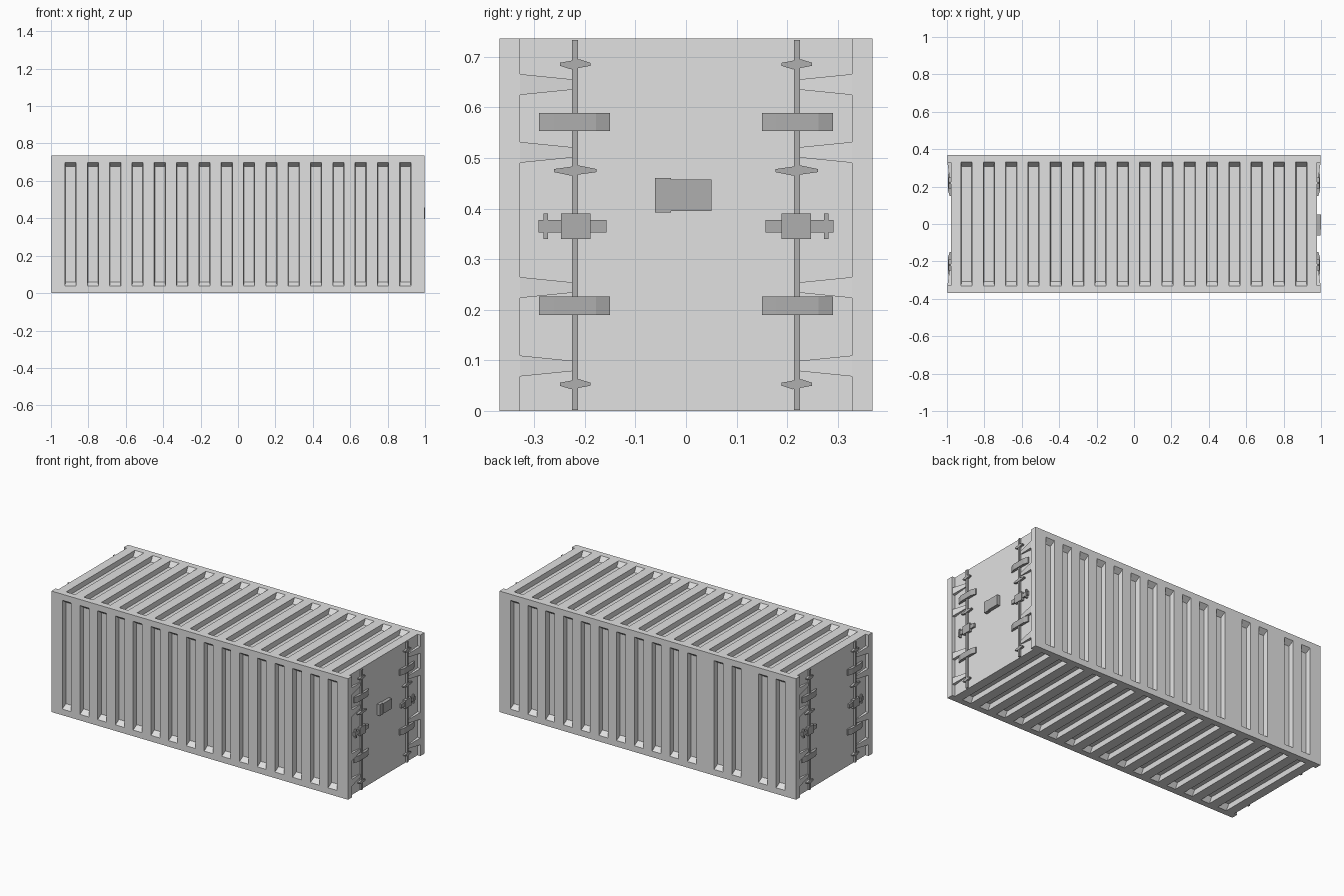
import bpy, bmesh
from mathutils import Vector

if "Cube" in bpy.data.objects:
    bpy.data.objects.remove(bpy.data.objects["Cube"])

HALF = 0.368           # half of width and height
END = 0.998            # end of the corner posts
DOOR = 0.979           # recessed door plane
DEPTH = 0.03           # corrugation depth


def material(name, value):
    mat = bpy.data.materials.new(name)
    mat.use_nodes = True
    colour = (value, value, value, 1)
    mat.diffuse_color = colour
    mat.node_tree.nodes["Principled BSDF"].inputs["Base Color"].default_value = colour
    return mat


LIGHT = material("light grey", 0.75)
DARK = material("dark grey", 0.43)


def finish(bm, name, mat):
    bmesh.ops.recalc_face_normals(bm, faces=bm.faces)
    mesh = bpy.data.meshes.new(name)
    bm.to_mesh(mesh)
    bm.free()
    mesh.materials.append(mat)
    obj = bpy.data.objects.new(name, mesh)
    bpy.context.collection.objects.link(obj)
    return obj


def loft(bm, first, second):
    """Closed solid between two matching outlines."""
    a = [bm.verts.new(p) for p in first]
    b = [bm.verts.new(p) for p in second]
    bm.faces.new(a)
    bm.faces.new(b)
    for i in range(len(a)):
        j = (i + 1) % len(a)
        bm.faces.new((a[i], a[j], b[j], b[i]))


def rect(u, v, hu, hv):
    return [(u - hu, v - hv), (u + hu, v - hv), (u + hu, v + hv), (u - hu, v + hv)]


def box(bm, x0, x1, y0, y1, z0, z1):
    outline = [(y0, z0), (y1, z0), (y1, z1), (y0, z1)]
    loft(bm, [(x0, y, z) for y, z in outline], [(x1, y, z) for y, z in outline])


def groove(bm, x, side):
    """Corrugation slot with sloping ends, cut inwards from one long side."""
    place = {
        "front": lambda u, v, d: (u, -HALF + d, HALF + v),
        "back": lambda u, v, d: (u, HALF - d, HALF + v),
        "top": lambda u, v, d: (u, v, 2 * HALF - d),
        "bottom": lambda u, v, d: (u, v, d),
    }[side]
    rings = []
    for d in (-0.01, DEPTH):
        outline = rect(x, 0, 0.03 - 0.1 * d, 0.331 - 0.75 * d)
        rings.append([place(u, v, d) for u, v in outline])
    loft(bm, *rings)


# Container shell, with corrugations and open end recesses cut out
bm = bmesh.new()
box(bm, -END, END, -HALF, HALF, 0, 2 * HALF)
shell = finish(bm, "container_shell", LIGHT)

bm = bmesh.new()
PITCH = 0.1193
regular = list(range(16))
back_slots = list(range(11)) + [11.5, 12.5, 14, 15]
for side in ("front", "top", "bottom"):
    for i in regular:
        groove(bm, -0.895 + PITCH * i, side)
for i in back_slots:
    groove(bm, 0.895 - PITCH * i, "back")
for s in (-1, 1):
    box(bm, s * DOOR, s * 1.1, -0.328, 0.328, -0.1, 1)
cutter = finish(bm, "cutter", LIGHT)
cutter.hide_render = True

mod = shell.modifiers.new("cut", "BOOLEAN")
mod.operation = "DIFFERENCE"
mod.solver = "EXACT"
mod.object = cutter
bpy.context.view_layer.update()
graph = bpy.context.evaluated_depsgraph_get()
cut_mesh = bpy.data.meshes.new_from_object(shell.evaluated_get(graph))
shell.modifiers.clear()
shell.data = cut_mesh
bpy.data.objects.remove(cutter)


def door_side(end, s):
    """Hinges, locking bar and fittings on one door leaf."""
    tag = ("left" if end > 0 else "right") + ("_back" if s > 0 else "_front")

    # Tapered hinges reaching in from the corner post
    bm = bmesh.new()
    for z in (0.089, 0.244, 0.511, 0.645):
        root = [(END, 0.021), (DOOR - 0.004, 0.021)]
        tip = [(DOOR + 0.004, 0.01), (DOOR - 0.004, 0.01)]
        rings = []
        for y, pair in ((0.332, root), (0.222, tip)):
            (xo, h), (xi, _) = pair
            rings.append([(end * x, s * y, z + k) for x, k in
                          ((xo, h), (xi, h), (xi, -h), (xo, -h))])
        loft(bm, *rings)
    finish(bm, "hinges_" + tag, LIGHT)

    # Locking bar
    bm = bmesh.new()
    box(bm, end * (DOOR - 0.004), end * 0.99, s * 0.213, s * 0.225, 0.002, 0.733)
    finish(bm, "locking_bar_" + tag, DARK)

    # Pointed bar guides
    bm = bmesh.new()
    for z, w in ((0.053, 0.03), (0.475, 0.042), (0.685, 0.03)):
        half = [(w, -0.003), (w, 0.003), (0.008, 0.01)]
        outline = half + [(-y, -k) for y, k in half]
        loft(bm, *[[(end * x, s * 0.219 + y, z + k) for y, k in outline]
                   for x in (DOOR - 0.004, 0.992)])
    finish(bm, "bar_guides_" + tag, DARK)

    # Bar clamps with sloping outer ends
    bm = bmesh.new()
    for z in (0.208, 0.571):
        profile = [(DOOR - 0.004, 0.15), (DOOR - 0.004, 0.29), (0.985, 0.29),
                   (0.995, 0.262), (0.995, 0.178), (0.985, 0.15)]
        loft(bm, *[[(end * x, s * y, z + k) for x, y in profile]
                   for k in (-0.018, 0.018)])
    finish(bm, "bar_clamps_" + tag, DARK)

    # Lock: handle, central block and cross tab
    bm = bmesh.new()
    for x, y0, y1, h in ((0.99, 0.157, 0.291, 0.012), (0.995, 0.189, 0.247, 0.025),
                         (0.992, 0.273, 0.282, 0.025)):
        box(bm, end * (DOOR - 0.004), end * x, s * y0, s * y1, 0.365 - h, 0.365 + h)
    finish(bm, "door_lock_" + tag, DARK)


for end in (-1, 1):
    for s in (-1, 1):
        door_side(end, s)

# Lock box on one door end only
bm = bmesh.new()
box(bm, DOOR - 0.004, 1.0, -0.03, 0.05, 0.395, 0.457)
box(bm, DOOR - 0.004, 0.998, -0.061, -0.03, 0.392, 0.46)
finish(bm, "lock_box", DARK)
